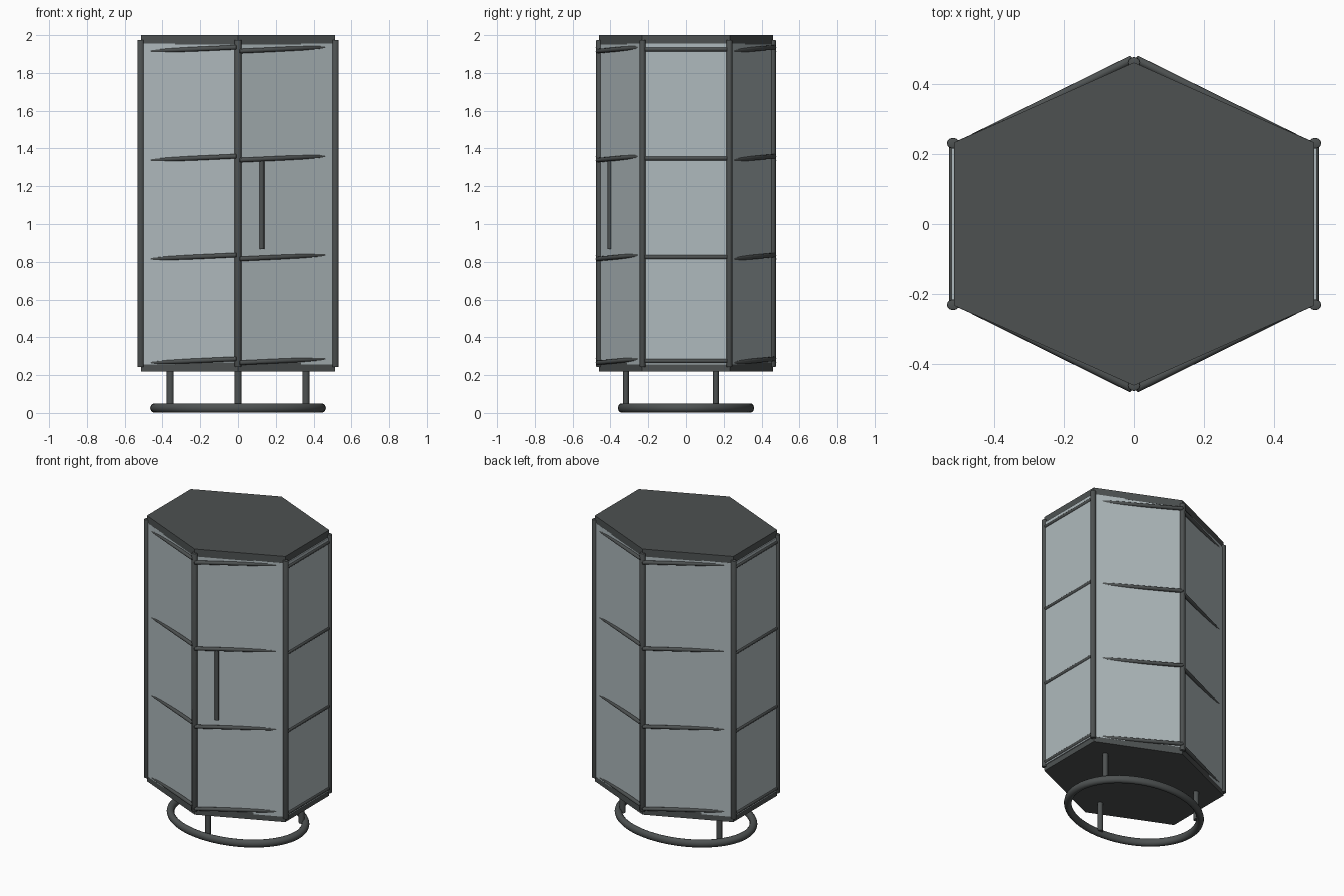
import bpy, bmesh, math
from mathutils import Vector, Matrix

cube = bpy.data.objects.get("Cube")
if cube:
    bpy.data.objects.remove(cube, do_unlink=True)


def material(name, rgb):
    m = bpy.data.materials.new(name)
    m.use_nodes = True
    m.diffuse_color = (*rgb, 1)
    m.node_tree.nodes["Principled BSDF"].inputs["Base Color"].default_value = (*rgb, 1)
    return m


METAL = material("dark metal", (0.075, 0.083, 0.083))
GLASS = material("pale glass", (0.43, 0.49, 0.51))


def finish(bm, name, mat, smooth=False):
    bmesh.ops.recalc_face_normals(bm, faces=bm.faces)
    mesh = bpy.data.meshes.new(name)
    bm.to_mesh(mesh)
    bm.free()
    mesh.materials.append(mat)
    obj = bpy.data.objects.new(name, mesh)
    bpy.context.collection.objects.link(obj)
    if smooth:
        bpy.ops.object.select_all(action='DESELECT')
        obj.select_set(True)
        bpy.context.view_layer.objects.active = obj
        bpy.ops.object.shade_smooth_by_angle(angle=math.radians(40))
    return obj


def hexagon(half_x, corner_y, apex_y):
    return [(0, -apex_y), (half_x, -corner_y), (half_x, corner_y),
            (0, apex_y), (-half_x, corner_y), (-half_x, -corner_y)]


def prism(name, outline, z0, z1, mat):
    bm = bmesh.new()
    base = bm.faces.new([bm.verts.new((x, y, z0)) for x, y in outline])
    top = bmesh.ops.extrude_face_region(bm, geom=[base])
    bmesh.ops.translate(bm, vec=(0, 0, z1 - z0),
                        verts=[v for v in top["geom"] if isinstance(v, bmesh.types.BMVert)])
    if not base.is_valid or not any(f.calc_center_median().z < z0 + 1e-5 for f in bm.faces):
        bm.faces.new([v for v in bm.verts if v.co.z < z0 + 1e-5])
    return finish(bm, name, mat)


def rod(name, start, end, rx, ry, bevel=0.004):
    # Elliptical bar between two points, with softened ends
    a, b = Vector(start), Vector(end)
    axis = b - a
    bm = bmesh.new()
    bmesh.ops.create_cone(bm, cap_ends=True, segments=12, radius1=1, radius2=1, depth=axis.length)
    bmesh.ops.scale(bm, vec=(rx, ry, 1), verts=bm.verts)
    if bevel:
        rims = [e for e in bm.edges if abs(e.verts[0].co.z - e.verts[1].co.z) < 1e-5]
        bmesh.ops.bevel(bm, geom=rims, offset=bevel, segments=2, profile=0.5, affect='EDGES')
    turn = Vector((0, 0, 1)).rotation_difference(axis.normalized()).to_matrix().to_4x4()
    bm.transform(Matrix.Translation((a + b) / 2) @ turn)
    return finish(bm, name, METAL, smooth=True)


# Cabinet body: glass walls between two metal plates
prism("glass_walls", hexagon(0.52, 0.23, 0.458), 0.255, 1.955, GLASS)
prism("bottom_plate", hexagon(0.513, 0.232, 0.46), 0.22, 0.268, METAL)
prism("top_plate", hexagon(0.513, 0.232, 0.46), 1.95, 2.0, METAL)

# Corner posts
for i, (x, y) in enumerate(hexagon(0.515, 0.23, 0.46)):
    rod(f"corner_post_{i + 1}", (x, y, 0.243), (x, y, 1.975), 0.018, 0.0155)

# Rails: level on the sides, slightly tilted on the front and back pairs
for level, z in enumerate((0.275, 0.825, 1.348, 1.925), 1):
    for s, label in ((1, "front"), (-1, "back")):
        rod(f"{label}_rail_a_{level}", (s * 0.005, s * -0.469, z - 0.010),
            (s * 0.46, s * -0.244, z + 0.011), 0.012, 0.012)
        rod(f"{label}_rail_b_{level}", (s * -0.005, s * -0.469, z + 0.011),
            (s * -0.46, s * -0.244, z - 0.010), 0.012, 0.012)
        rod(f"side_rail_{label}_{level}", (s * 0.515, -0.22, z), (s * 0.515, 0.22, z), 0.012, 0.012)

# Door handle
rod("door_handle", (0.125, -0.404, 0.868), (0.125, -0.404, 1.345), 0.014, 0.011, 0)

# Three legs
for i in range(3):
    t = math.radians(-90 + 120 * i)
    x, y = 0.415 * math.cos(t), 0.318 * math.sin(t)
    rod(f"leg_{i + 1}", (x, y, 0.025), (x, y, 0.23), 0.018, 0.015, 0)

# Oval base ring
bpy.ops.mesh.primitive_torus_add(major_radius=0.44, minor_radius=0.025, major_segments=64,
                                 minor_segments=12, location=(0, 0, 0.026))
ring = bpy.context.object
ring.name = "base_ring"
ring.scale = (1, 0.775, 1)
ring.data.materials.append(METAL)
bpy.ops.object.shade_smooth_by_angle(angle=math.radians(60))
